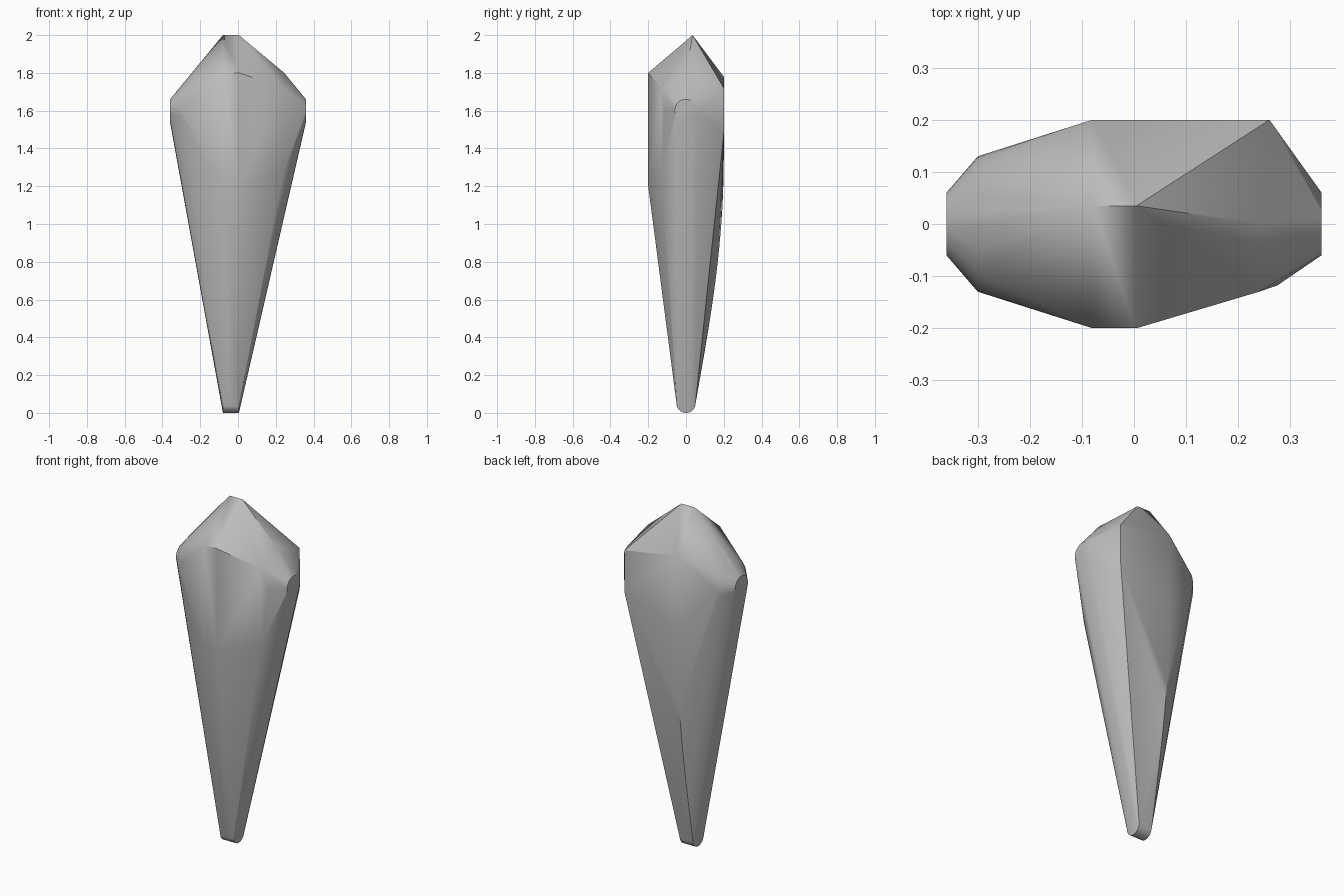
import bpy
import bmesh
import math

old = bpy.data.objects.get("Cube")
if old:
    bpy.data.objects.remove(old, do_unlink=True)

SHOULDER = 1.6   # height of the round side ends
TIP = 0.05       # radius of the rounded foot
X0, X1 = -0.08, 0.005


def ring(x, z, radius, count=32):
    """Circle of points in a plane facing x."""
    steps = [2 * math.pi * i / count for i in range(count)]
    return [(x, radius * math.cos(a), z + radius * math.sin(a)) for a in steps]


# Rounded foot and the flat round ends at the shoulders
points = ring(X0, TIP, TIP) + ring(X1, TIP, TIP)
points += ring(-0.36, SHOULDER, 0.06) + ring(0.36, SHOULDER, 0.06)
points += ring(-0.30, SHOULDER, 0.13)

# Crown edge and front plate
for x in (X0, X1):
    points += [(x, 0.035, 2.0), (x, -0.2, 1.8), (x, -0.2, 1.2)]

# Facet corners on the left shoulder
points += [(0.245, 0, 1.8), (0.24, -0.13, 1.72), (0.24, -0.128, 1.27),
           (0.275, -0.118, 1.6), (0.26, 0.2, 1.72), (0.26, 0.2, 1.48)]

# Flat back and its bowed lower ridge
points += [(X0, 0.2, 1.78)]
steps = 14
for i in range(1, steps + 1):
    t = i / steps
    points.append((X0, TIP + 0.15 * math.sin(t * math.pi / 2), TIP + 1.3 * t))

# Skin the faceted body around the points
mesh = bpy.data.meshes.new("faceted_body")
body = bpy.data.objects.new("faceted_body", mesh)
bpy.context.collection.objects.link(body)
bm = bmesh.new()
for p in points:
    bm.verts.new(p)
bmesh.ops.convex_hull(bm, input=bm.verts[:])
bmesh.ops.delete(bm, geom=[v for v in bm.verts if not v.link_faces], context='VERTS')
bmesh.ops.dissolve_limit(bm, angle_limit=math.radians(0.5),
                         verts=bm.verts[:], edges=bm.edges[:])
bmesh.ops.recalc_face_normals(bm, faces=bm.faces[:])
bm.to_mesh(mesh)
bm.free()

# Plain grey finish
grey = bpy.data.materials.new("plain_grey")
grey.use_nodes = True
colour = (0.5, 0.5, 0.5, 1)
grey.diffuse_color = colour
grey.node_tree.nodes["Principled BSDF"].inputs["Base Color"].default_value = colour
mesh.materials.append(grey)

bpy.context.view_layer.objects.active = body
body.select_set(True)
bpy.ops.object.shade_smooth_by_angle(angle=math.radians(35))
